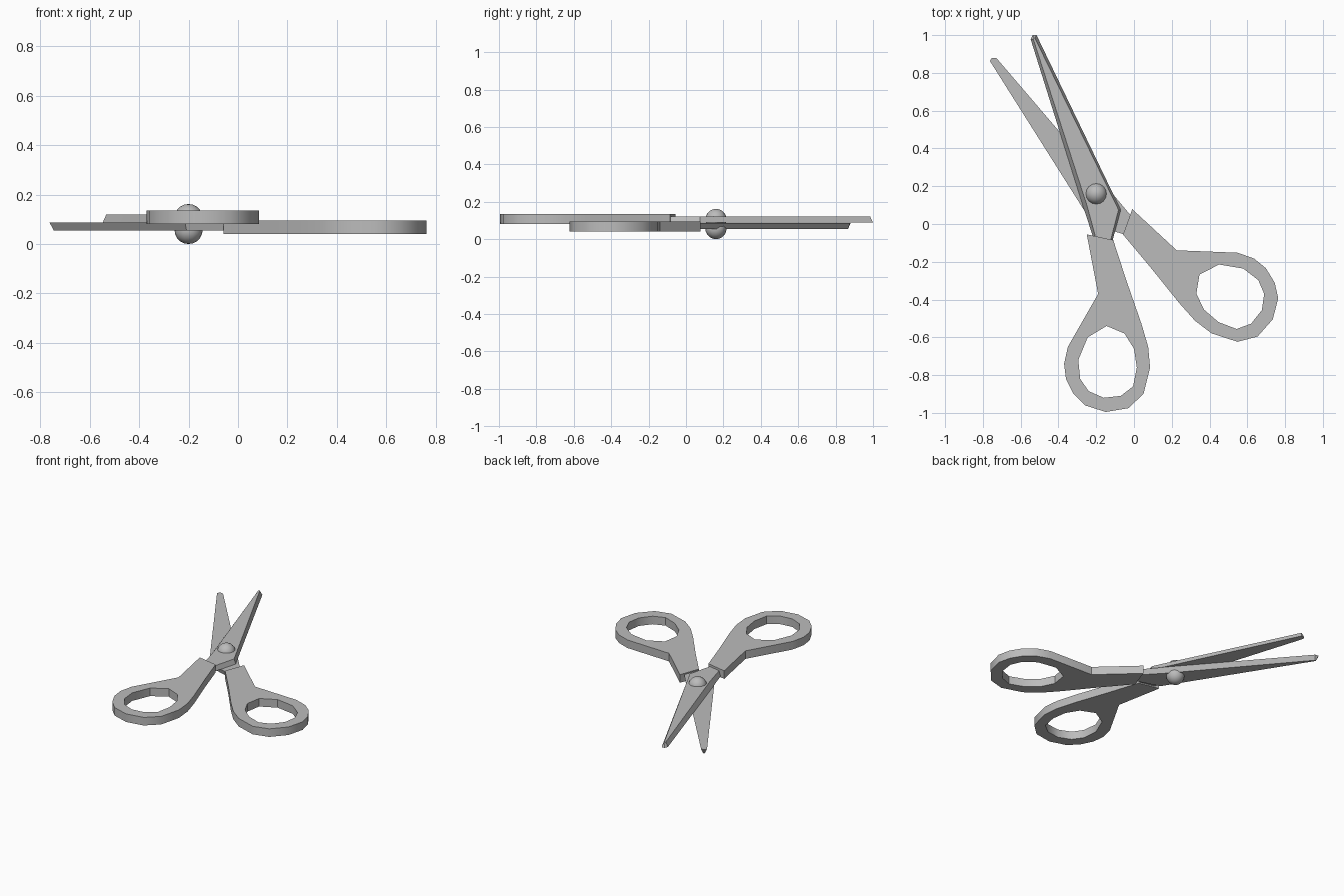
import bpy
import bmesh
from math import radians
from mathutils import Matrix, Vector

if "Cube" in bpy.data.objects:
    bpy.data.objects.remove(bpy.data.objects["Cube"], do_unlink=True)

# One plain grey for the whole model
grey = bpy.data.materials.new("plain grey")
grey.use_nodes = True
colour = (0.5, 0.5, 0.5, 1)
grey.diffuse_color = colour
grey.node_tree.nodes["Principled BSDF"].inputs["Base Color"].default_value = colour

PIVOT = Vector((-0.2, 0.16, 0.0875))

# Reflection that turns the upper half into the lower half
axis_angle = radians(238)
flip = (Matrix.Translation(PIVOT + Vector((-0.018, -0.01, 0)))
        @ Matrix.Rotation(axis_angle, 4, "Z")
        @ Matrix.Diagonal((1, -1, -1, 1))
        @ Matrix.Translation(-PIVOT))


def finish(name, bm, matrix=Matrix(), angle=35):
    bm.transform(matrix)
    bmesh.ops.recalc_face_normals(bm, faces=bm.faces)
    mesh = bpy.data.meshes.new(name)
    bm.to_mesh(mesh)
    bm.free()
    mesh.materials.append(grey)
    obj = bpy.data.objects.new(name, mesh)
    bpy.context.collection.objects.link(obj)
    bpy.ops.object.select_all(action="DESELECT")
    obj.select_set(True)
    bpy.context.view_layer.objects.active = obj
    bpy.ops.object.shade_smooth_by_angle(angle=radians(angle))
    return obj


# Handle: tapered shank with an oval finger ring
shank_and_ring = [
    (-0.25, -0.055), (-0.19, -0.37), (-0.35, -0.65), (-0.37, -0.74),
    (-0.36, -0.82), (-0.32, -0.9), (-0.26, -0.96), (-0.15, -0.995),
    (-0.03, -0.975), (0.05, -0.9), (0.085, -0.76), (0.075, -0.65),
    (0.04, -0.53), (-0.04, -0.3), (-0.11, -0.085)]
finger_hole = [
    (-0.145, -0.54), (-0.05, -0.58), (0, -0.66), (0.015, -0.76),
    (-0.005, -0.86), (-0.07, -0.91), (-0.16, -0.92), (-0.24, -0.885),
    (-0.285, -0.82), (-0.295, -0.72), (-0.245, -0.6)]


def handle(name, matrix):
    bm = bmesh.new()
    edges = []
    for loop in (shank_and_ring, finger_hole):
        verts = [bm.verts.new((x, y, 0.08)) for x, y in loop]
        edges += [bm.edges.new((verts[i - 1], v)) for i, v in enumerate(verts)]
    bmesh.ops.triangle_fill(bm, edges=edges, use_beauty=True)
    top = bmesh.ops.extrude_face_region(bm, geom=bm.faces[:])["geom"]
    moved = [g for g in top if isinstance(g, bmesh.types.BMVert)]
    bmesh.ops.translate(bm, verts=moved, vec=(0, 0, 0.055))
    finish(name, bm, matrix)


# Blade: wide inner face, narrower outer face with ground edges
inner_face = [
    (-0.547, 0.978), (-0.536, 1), (-0.516, 1), (-0.07, 0.075),
    (-0.125, -0.13), (-0.2, -0.12), (-0.27, 0.095)]
outer_face = [
    (-0.533, 0.978), (-0.53, 0.985), (-0.525, 0.985), (-0.082, 0.075),
    (-0.135, -0.13), (-0.19, -0.12), (-0.248, 0.095)]


def blade(name, matrix):
    bm = bmesh.new()
    low = [bm.verts.new((x, y, 0.088)) for x, y in inner_face]
    high = [bm.verts.new((x, y, 0.12)) for x, y in outer_face]
    bm.faces.new(low)
    bm.faces.new(high)
    for i in range(len(low)):
        bm.faces.new((low[i - 1], low[i], high[i], high[i - 1]))
    finish(name, bm, matrix, 20)


for side, matrix in (("upper", Matrix()), ("lower", flip)):
    handle(side + "_handle", matrix)
    blade(side + "_blade", matrix)

# Rivet: a round head on each side of the pivot
for side, height in (("upper", 0.105), ("lower", 0.057)):
    bm = bmesh.new()
    bmesh.ops.create_uvsphere(bm, u_segments=16, v_segments=10, radius=0.057)
    place = Matrix.Translation((PIVOT.x, PIVOT.y, height))
    finish(side + "_rivet_head", bm, place, 60)
